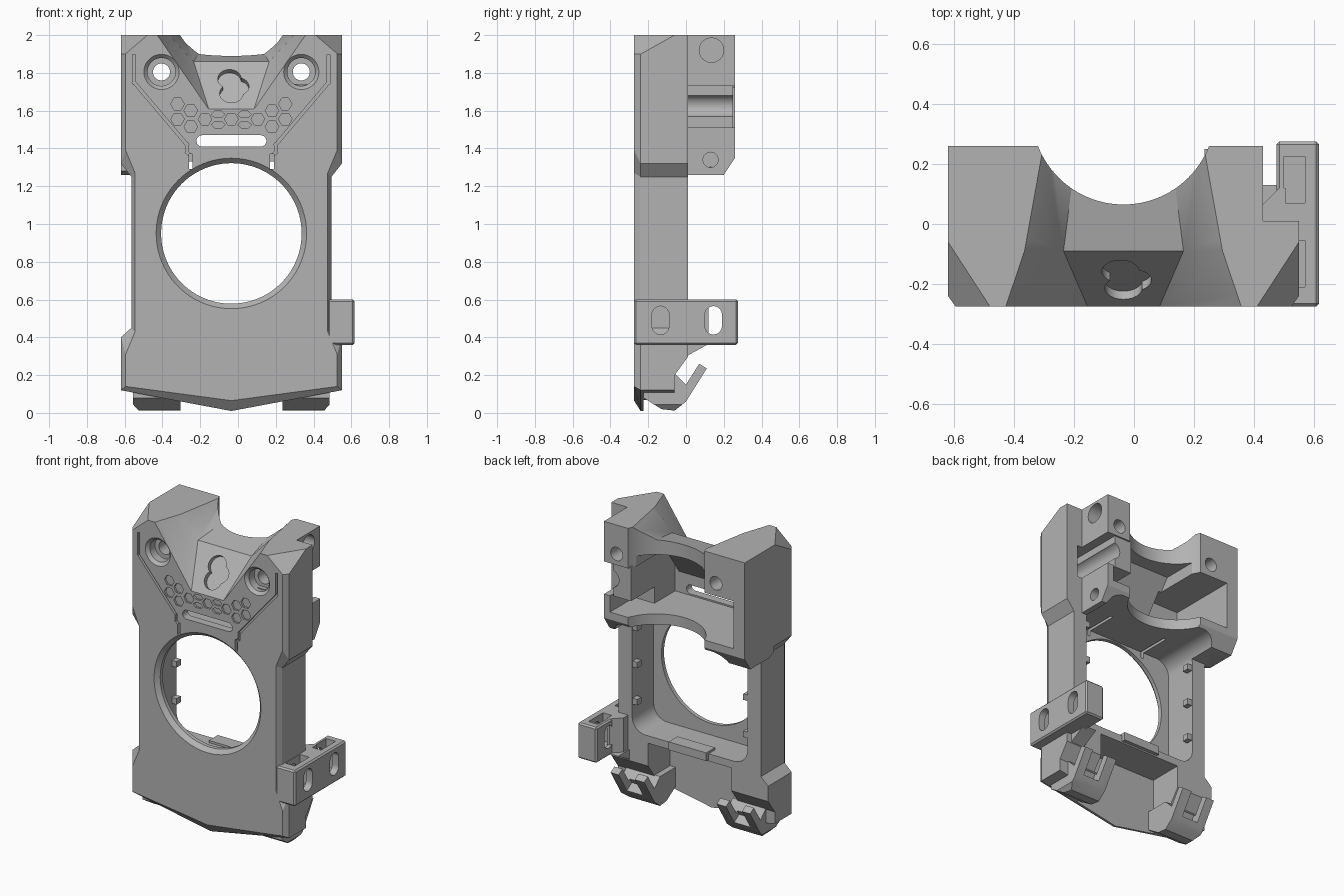
import bpy, bmesh, math
from mathutils import Vector, Matrix

if "Cube" in bpy.data.objects:
    bpy.data.objects.remove(bpy.data.objects["Cube"])

CX = -0.035          # symmetry line of the body
FRONT = -0.275
grey = bpy.data.materials.new("plain grey")
grey.use_nodes = True
grey.diffuse_color = (0.45, 0.45, 0.45, 1)
grey.node_tree.nodes["Principled BSDF"].inputs["Base Color"].default_value = (0.45, 0.45, 0.45, 1)


def finish(name, bm):
    bmesh.ops.recalc_face_normals(bm, faces=bm.faces)
    me = bpy.data.meshes.new(name)
    bm.to_mesh(me)
    bm.free()
    me.materials.append(grey)
    ob = bpy.data.objects.new(name, me)
    bpy.context.collection.objects.link(ob)
    return ob


def loft(name, rings):
    bm = bmesh.new()
    rows = [[bm.verts.new(p) for p in ring] for ring in rings]
    for a, b in zip(rows, rows[1:]):
        for i in range(len(a)):
            j = (i + 1) % len(a)
            bm.faces.new((a[i], a[j], b[j], b[i]))
    bm.faces.new(rows[0])
    bm.faces.new(rows[-1])
    return finish(name, bm)


def prism_y(name, pts, a, b):
    return loft(name, [[(CX + x, y, z) for x, z in pts] for y in (a, b)])


def prism_x(name, pts, a, b):
    return loft(name, [[(CX + x, y, z) for y, z in pts] for x in (a, b)])


def box(name, x0, x1, y0, y1, z0, z1):
    return prism_y(name, [(x0, z0), (x1, z0), (x1, z1), (x0, z1)], y0, y1)


def circle(x, z, r, n=48, squash=1):
    return [(x + r * math.cos(2 * math.pi * i / n), z + squash * r * math.sin(2 * math.pi * i / n)) for i in range(n)]


def capsule(x, z, w, h, r):
    # rounded rectangle, also used for slots
    pts = []
    for k, (sx, sz) in enumerate(((1, 1), (-1, 1), (-1, -1), (1, -1))):
        for i in range(9):
            a = math.pi / 2 * (k + i / 8)
            pts.append((x + sx * (w - r) + r * math.cos(a), z + sz * (h - r) + r * math.sin(a)))
    return pts


def hull(name, pts):
    bm = bmesh.new()
    for x, y, z in pts:
        bm.verts.new((CX + x, y, z))
    bmesh.ops.convex_hull(bm, input=bm.verts)
    return finish(name, bm)


def apply(ob):
    dg = bpy.context.evaluated_depsgraph_get()
    me = bpy.data.meshes.new_from_object(ob.evaluated_get(dg))
    ob.modifiers.clear()
    ob.data = me


def combine(ob, parts, op="DIFFERENCE"):
    for p in parts:
        m = ob.modifiers.new(op.title(), "BOOLEAN")
        m.operation, m.object, m.solver = op, p, "EXACT"
    apply(ob)
    for p in parts:
        bpy.data.objects.remove(p)


def mirrored(half):
    return half + [(-x, z) for x, z in reversed(half) if x > 0]


# Main shell: outline with a bevelled front edge
outer = mirrored([(0, 2), (0.585, 2), (0.585, 1.32), (0.53, 1.25), (0.53, 0.45), (0.585, 0.40), (0.585, 0.12), (0, 0.01)])
inner = mirrored([(0, 2), (0.56, 2), (0.56, 1.39), (0.51, 1.27), (0.51, 0.43), (0.56, 0.31), (0.56, 0.14), (0, 0.065)])
body = loft("body_shell", [[(CX + x, y, z) for x, z in ring] for y, ring in ((FRONT, inner), (-0.24, outer), (0.01, outer))])

# Rear upper block
block = [(-0.05, 1.28), (0.0, 1.26), (0.2, 1.26), (0.26, 1.35), (0.26, 2), (-0.05, 2)]
combine(body, [prism_x("rear_block", block, -0.585, 0.465)], "UNION")

cuts = []
# Round channel at the back and the flared recess at the top
cuts.append(loft("channel", [[(CX + x, y, z) for x, y in circle(0, 0.371, 0.306, 96)] for z in (1.1, 2.2)]))
mid = [(s * x, -0.09, z) for s in (1, -1) for x, z in ((0.2, 1.86), (0.33, 2), (0.33, 2.1))]
cuts.append(hull("recess_front", mid + [(s * x, -0.282, z) for s in (1, -1) for x, z in ((0.117, 1.6), (0.395, 2), (0.395, 2.1))]))
cuts.append(hull("recess_rear", mid + [(s * x, 0.3, z) for s in (1, -1) for x, z in ((0.15, 1.935), (0.26, 2), (0.26, 2.1))]))
# Shaped port sunk into the sloping panel
tilt = Matrix.Rotation(math.atan2(0.18, 0.25), 3, "X").inverted()
for x, z, r in ((-0.01, 0.04, 0.062), (0.035, -0.01, 0.058), (0.0, -0.055, 0.062)):
    rings = [[Vector((CX + px, -0.18, 1.735)) + tilt @ Vector((px * 0, d, pz)) for px, pz in circle(x, z, r, 32)]
             for d in (-0.05, 0.03)]
    cuts.append(loft("port", rings))
# Hollow behind the front plate
cuts.append(prism_x("centre_hollow", [(-0.22, 1.4), (-0.22, 1.54), (-0.03, 1.80), (0.4, 1.80), (0.4, 1.4)], -0.26, 0.26))
cuts.append(box("side_hollow", -0.5, -0.24, -0.22, 0.4, 1.4, 1.72))
cuts.append(box("side_hollow", 0.24, 0.5, -0.22, 0.4, 1.51, 1.73))
cuts.append(box("side_hollow", 0.24, 0.42, -0.22, 0.4, 1.4, 1.52))
# Window: rounded tunnel, round opening and its bevelled rim
cuts.append(prism_y("tunnel", capsule(0, 0.915, 0.43, 0.415, 0.1), -0.22, 0.5))
cuts.append(prism_y("opening", circle(0, 0.95, 0.372, 96), -0.4, -0.15))
cuts.append(loft("rim", [[(CX + x, y, z) for x, z in circle(0, 0.95, r, 96)] for y, r in ((-0.28, 0.403), (-0.245, 0.37))]))
# Open space under the window frame
cuts.append(box("lower_space", -0.31, 0.31, -0.225, 0.1, -0.1, 0.45))
cuts.append(prism_x("lower_notch", [(0.06, 0.35), (0.02, 0.31), (-0.06, 0.2), (-0.06, -0.1), (0.06, -0.1)], -0.7, 0.7))
# Long slot
cuts.append(prism_y("long_slot", capsule(0, 1.44, 0.185, 0.03, 0.0299), -0.4, 0))
# Side fixing holes in the rear block
for y, z, r, depth in ((0.135, 1.92, 0.065, 0.36), (0.13, 1.34, 0.04, 0.40)):
    cuts.append(prism_x("side_hole", circle(y, z, r, 32), depth, 0.6))

for s in (1, -1):
    # Screw holes with counterbores
    for r, a, b in ((0.045, -0.4, 0.4), (0.074, -0.4, -0.2)):
        cuts.append(prism_y("screw_hole", circle(s * 0.37, 1.805, r), a, b))
    cuts.append(loft("countersink", [[(CX + x, y, z) for x, z in circle(s * 0.37, 1.805, r)] for y, r in ((-0.28, 0.098), (-0.255, 0.074))]))
    # Clipped upper front corners
    tri = [Vector((s * 0.585, -0.06, 2)), Vector((s * 0.445, FRONT, 2)), Vector((s * 0.585, FRONT, 1.88))]
    c = sum(tri, Vector()) / 3
    cuts.append(hull("corner_cut", [c + (p - c) * 3 for p in tri] + [Vector((s * 0.8, -0.5, 2.2))]))
    # Panel line running down to a slit
    path = [(0.515, 1.89), (0.515, 1.75), (0.235, 1.42), (0.235, 1.38), (0.215, 1.36)]
    for a, b in zip(path, path[1:]):
        a, b = Vector((s * a[0], a[1])), Vector((s * b[0], b[1]))
        d = (b - a).normalized() * 0.008
        n = Vector((-d.y, d.x))
        cuts.append(prism_y("panel_line", [a - d + n, b + d + n, b + d - n, a - d - n], -0.3, -0.255))
    cuts.append(box("slit", s * 0.215 - 0.01, s * 0.215 + 0.01, -0.4, 0, 1.29, 1.37))

# Honeycomb pockets
cells = [(0, 1.555)] + [(s * x, z) for s in (1, -1) for x, z in
         ((0.14, 1.555), (0.215, 1.60), (0.215, 1.515), (0.285, 1.635), (0.285, 1.555), (0.07, 1.58), (0.07, 1.525))]
for x, z in cells:
    cuts.append(prism_y("cell", circle(x, z, 0.036, 6, 0.55 if abs(x) == 0.07 else 1), -0.3, -0.262))
combine(body, cuts)

# Grooved rail inside the hollow
rail = box("inner_rail", 0.27, 0.40, -0.23, 0.25, 1.40, 1.74)
combine(rail, [loft("groove", [[(CX + x, y, z) for x, z in circle(0.42, 1.625, 0.06, 32)] for y in (-0.3, 0.3)]),
               box("rail_relief", 0.2, 0.45, 0.0, 0.4, 1.3, 1.51)])

# Corner clips with a pocket
for s, side in ((1, "left"), (-1, "right")):
    arm = [(-0.225, 0.08), (-0.13, 0.02), (-0.06, 0.012), (0.0, 0.06), (0.11, 0.235), (0.07, 0.26), (0.0, 0.15), (-0.06, 0.21), (-0.225, 0.21)]
    clip = prism_x(side + "_corner_clip", arm, s * 0.27, s * 0.52)
    combine(clip, [prism_x("clip_pocket", [(0.03, 0.23), (-0.03, 0.13), (0.03, 0.09), (0.14, 0.24), (0.09, 0.3)], s * 0.34, s * 0.46),
                   prism_y("clip_chamfer", [(s * 0.6, 0.13), (s * 0.47, -0.01), (s * 0.6, -0.01)], -0.4, 0.4)])
    # Small retaining tabs along the columns
    for z in (0.7, 0.95, 1.2):
        box(side + "_tab", s * 0.395, s * 0.46, -0.04, 0.005, z - 0.02, z + 0.02)

# Lip on the window sill
box("sill_lip", -0.14, 0.14, -0.06, 0.035, 0.46, 0.515)

# Side bracket with slots and nut pockets
bracket = box("side_bracket", 0.51, 0.652, FRONT, 0.275, 0.36, 0.60)
m = bracket.modifiers.new("Bevel", "BEVEL")
m.width, m.segments = 0.01, 1
apply(bracket)
parts = []
for y in (-0.135, 0.145):
    parts.append(prism_x("bracket_slot", capsule(y, 0.49, 0.045, 0.075, 0.0449), 0.53 if y < 0 else 0.4, 0.8))
    parts.append(box("nut_pocket", 0.535, 0.605, y - 0.075, y + 0.08, 0.41, 0.7))
combine(bracket, parts)
# Webs tying the bracket to the column
for name, z0, z1 in (("bracket_web", 0.36, 0.60),):
    loft(name, [[(CX + x, y, z) for x, y in ((0.46, -0.02), (0.54, -0.02), (0.54, 0.12), (0.52, 0.12), (0.46, 0.06))] for z in (z0, z1)])
prism_x("bracket_foot", [(-0.1, 0.37), (0.13, 0.37), (0.02, 0.31), (-0.02, 0.28), (-0.1, 0.28)], 0.45, 0.55)

# Smooth only the rounded surfaces
bpy.ops.object.select_all(action="DESELECT")
for ob in bpy.context.collection.objects:
    if ob.type == "MESH" and grey.name in ob.data.materials:
        ob.select_set(True)
        bpy.context.view_layer.objects.active = ob
bpy.ops.object.shade_smooth_by_angle(angle=math.radians(25))
